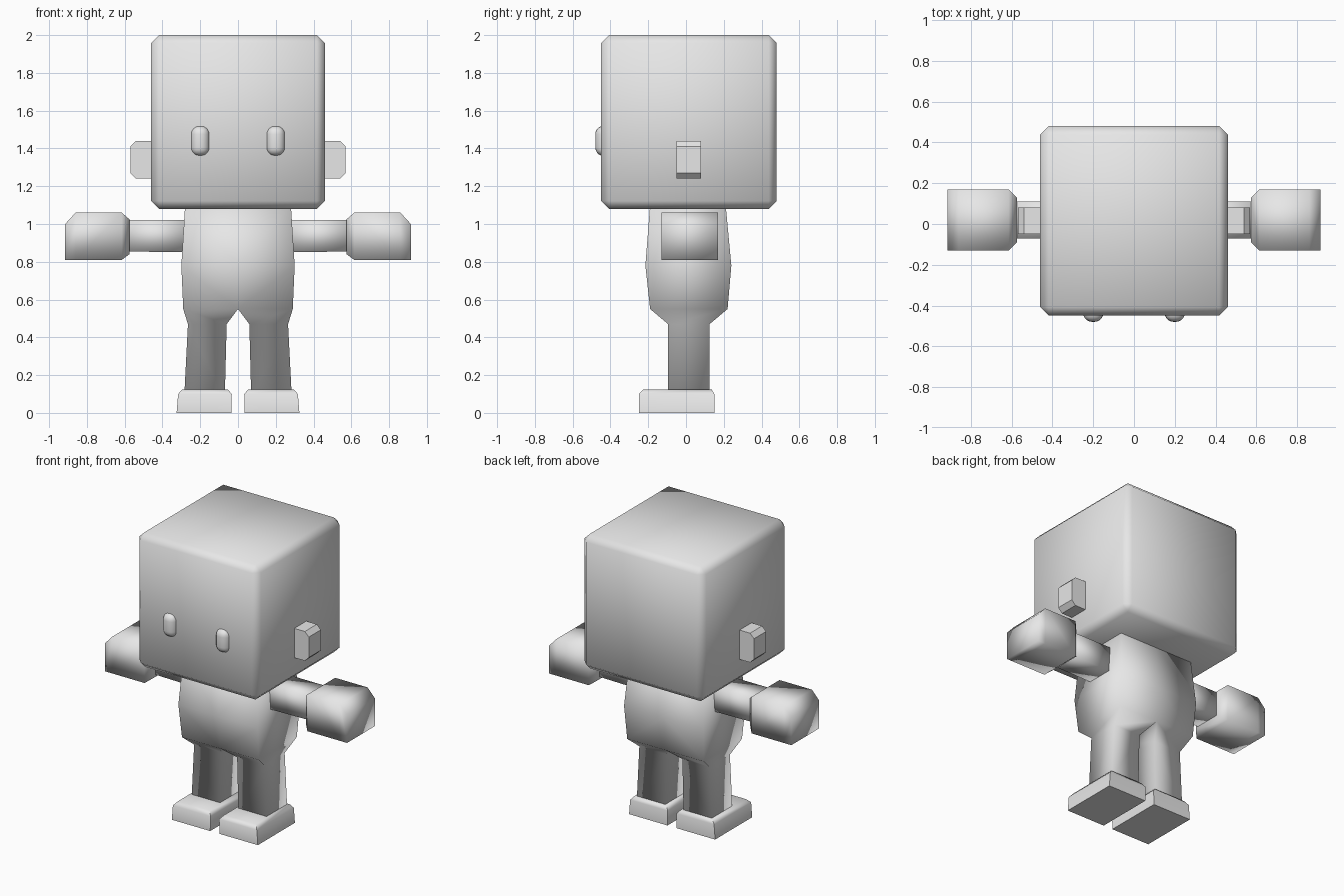
import bpy, bmesh, math

if "Cube" in bpy.data.objects:
    bpy.data.objects.remove(bpy.data.objects["Cube"])

grey = bpy.data.materials.new("light grey")
grey.diffuse_color = (0.8, 0.8, 0.8, 1)
grey.use_nodes = True
grey.node_tree.nodes["Principled BSDF"].inputs["Base Color"].default_value = grey.diffuse_color


def finish(name, bm, smooth=True, mirror=False):
    bmesh.ops.recalc_face_normals(bm, faces=bm.faces)
    mesh = bpy.data.meshes.new(name)
    bm.to_mesh(mesh)
    bm.free()
    mesh.materials.append(grey)
    if smooth:
        mesh.shade_smooth()
    obj = bpy.data.objects.new(name, mesh)
    bpy.context.collection.objects.link(obj)
    if mirror:
        mod = obj.modifiers.new("mirror", "MIRROR")
        mod.use_clip = True
    return obj


def loft(rings, axis):
    """Join rectangles (a0, a1, b0, b1, t) placed along axis 'x' (a=y, b=z) or 'z' (a=x, b=y)."""
    bm = bmesh.new()
    loops = []
    for a0, a1, b0, b1, t in rings:
        pts = [(a0, b0), (a1, b0), (a1, b1), (a0, b1)]
        loops.append([bm.verts.new((t, a, b) if axis == "x" else (a, b, t)) for a, b in pts])
    for lo, hi in zip(loops, loops[1:]):
        for i in range(4):
            j = (i + 1) % 4
            bm.faces.new((lo[i], lo[j], hi[j], hi[i]))
    bm.faces.new(loops[0][::-1])
    bm.faces.new(loops[-1])
    return bm


def rounded_box(lo, hi, width, segments):
    bm = bmesh.new()
    bmesh.ops.create_cube(bm, size=1)
    for v in bm.verts:
        v.co = [l + (c + 0.5) * (h - l) for c, l, h in zip(v.co, lo, hi)]
    bmesh.ops.bevel(bm, geom=bm.edges[:], offset=width, segments=segments,
                    profile=0.5, affect="EDGES")
    return bm


# Head: big block with narrow bevelled edges
finish("head", rounded_box((-0.46, -0.45, 1.08), (0.46, 0.48, 2.0), 0.042, 1))

# Eyes: small upright rounded pads on the face
bm = rounded_box((0.15, -0.48, 1.36), (0.25, -0.38, 1.52), 0.045, 5)
finish("eyes", bm, mirror=True)

# Ears: flat-faced tabs, chamfered on the outer top and bottom
bm = loft([(-0.05, 0.08, 1.24, 1.44, 0.44), (-0.05, 0.08, 1.24, 1.44, 0.54),
           (-0.05, 0.08, 1.27, 1.41, 0.57)], "x")
finish("ears", bm, smooth=False, mirror=True)

# Torso and legs: one half, open along the middle of the torso, then mirrored
bm = loft([(0.07, 0.285, -0.095, 0.125, 0.08), (0.06, 0.265, -0.095, 0.125, 0.47),
           (0, 0.29, -0.19, 0.22, 0.55), (0, 0.30, -0.215, 0.24, 0.78),
           (0, 0.28, -0.19, 0.21, 1.10)], "z")
inner = [f for f in bm.faces if all(abs(v.co.x) < 1e-5 for v in f.verts)]
bmesh.ops.delete(bm, geom=inner, context="FACES")
finish("torso_and_legs", bm, mirror=True)

# Arms: straight bars held out sideways
bm = loft([(-0.07, 0.11, 0.85, 1.02, 0.26), (-0.07, 0.11, 0.855, 1.02, 0.60)], "x")
finish("arms", bm, mirror=True)

# Hands: blocks with a tapered wrist and a slanted upper tip
bm = loft([(-0.09, 0.13, 0.84, 1.025, 0.575), (-0.13, 0.17, 0.81, 1.06, 0.615),
           (-0.13, 0.17, 0.81, 1.06, 0.86), (-0.13, 0.17, 0.81, 1.0, 0.915)], "x")
finish("hands", bm, mirror=True)

# Feet: low slabs, longer at the toe, chamfered around the top
bm = loft([(0.035, 0.325, -0.25, 0.15, 0.0), (0.033, 0.317, -0.25, 0.15, 0.10),
           (0.055, 0.295, -0.225, 0.135, 0.125)], "z")
feet = finish("feet", bm, mirror=True)
feet.data.set_sharp_from_angle(angle=math.radians(60))
